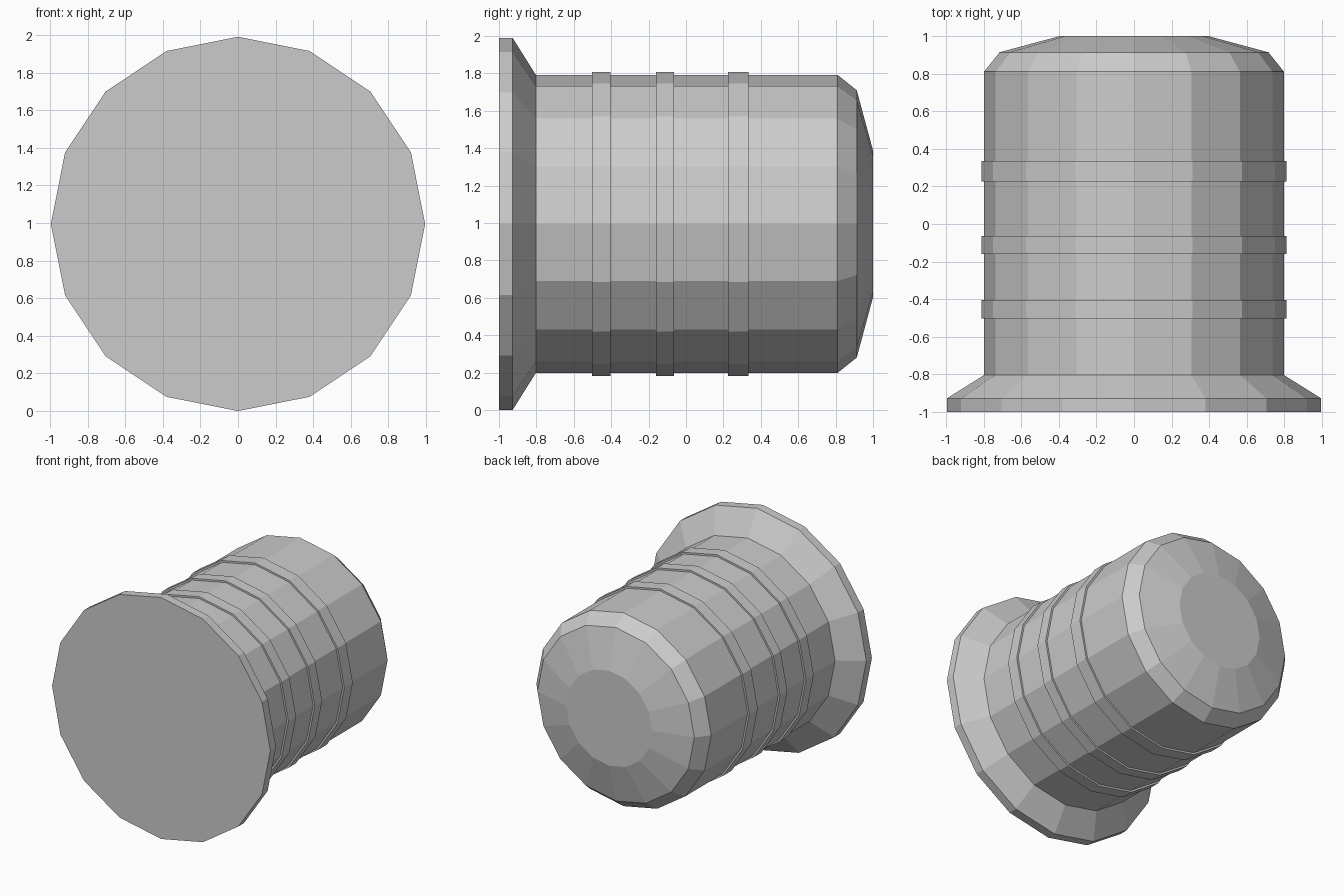
import bpy, bmesh
from math import sin, cos, tau

if "Cube" in bpy.data.objects:
    bpy.data.objects.remove(bpy.data.objects["Cube"])

SIDES = 16
R_FLANGE, R_BODY, R_RIB = 0.995, 0.797, 0.812
CENTRE_Z = R_FLANGE


def lathe_y(name, profile):
    """Closed solid turned around the y axis from (y, radius) points."""
    bm = bmesh.new()
    rings = [[bm.verts.new((r * cos(tau * i / SIDES), y, CENTRE_Z + r * sin(tau * i / SIDES)))
              for i in range(SIDES)] for y, r in profile]
    for a, b in zip(rings, rings[1:]):
        for i in range(SIDES):
            j = (i + 1) % SIDES
            bm.faces.new((a[i], a[j], b[j], b[i]))
    bm.faces.new(rings[0])
    bm.faces.new(rings[-1])
    bmesh.ops.recalc_face_normals(bm, faces=bm.faces)
    mesh = bpy.data.meshes.new(name)
    bm.to_mesh(mesh)
    bm.free()
    obj = bpy.data.objects.new(name, mesh)
    bpy.context.collection.objects.link(obj)
    return obj


# Flared front flange
profile = [(-1.0, R_FLANGE), (-0.927, R_FLANGE), (-0.803, R_BODY)]

# Three raised ribs around the barrel
for start, end in ((-0.503, -0.403), (-0.16, -0.065), (0.225, 0.335)):
    profile += [(start, R_BODY), (start, R_RIB), (end, R_RIB), (end, R_BODY)]

# Faceted domed back end
profile += [(0.81, R_BODY), (0.913, 0.715), (1.0, 0.392)]

lathe_y("ribbed_plug", profile)
